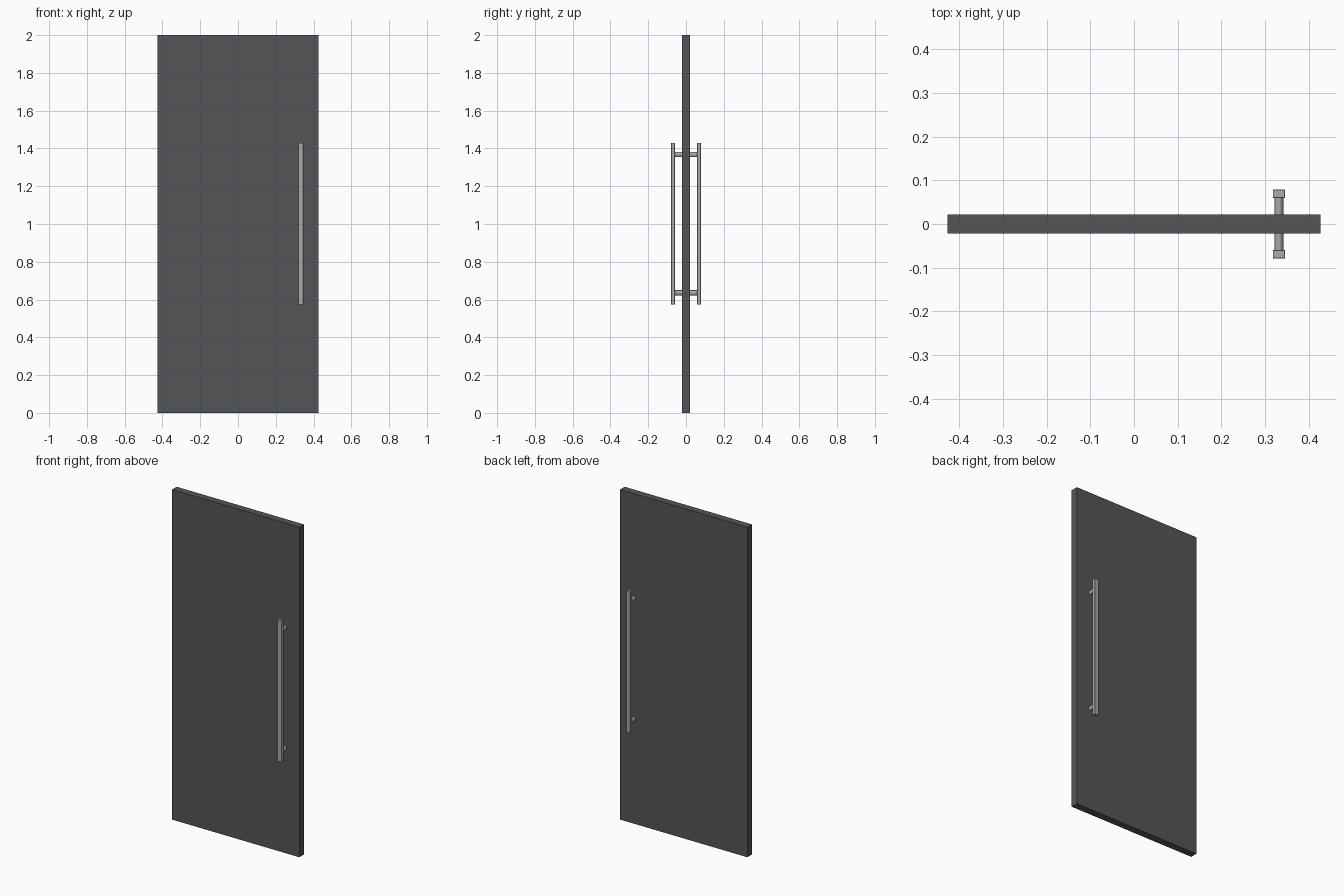
import bpy

if "Cube" in bpy.data.objects:
    bpy.data.objects.remove(bpy.data.objects["Cube"])


def material(name, rgb):
    m = bpy.data.materials.new(name)
    m.diffuse_color = (*rgb, 1)
    m.use_nodes = True
    m.node_tree.nodes["Principled BSDF"].inputs["Base Color"].default_value = m.diffuse_color
    return m


def box(name, center, size, mat, bevel=0.0):
    bpy.ops.mesh.primitive_cube_add(size=1, location=center)
    o = bpy.context.object
    o.name = name
    o.scale = size
    bpy.ops.object.transform_apply(location=False, rotation=False, scale=True)
    o.data.materials.append(mat)
    if bevel:
        mod = o.modifiers.new("edge_bevel", 'BEVEL')
        mod.width = bevel
        mod.segments = 1
    return o


def post(name, x, y0, y1, z, width, height, mat):
    # oval standoff running along y
    bpy.ops.mesh.primitive_cylinder_add(vertices=24, radius=0.5, depth=1,
                                        location=(x, (y0 + y1) / 2, z),
                                        rotation=(1.5707963, 0, 0))
    o = bpy.context.object
    o.name = name
    o.scale = (width, height, abs(y1 - y0))
    bpy.ops.object.transform_apply(location=False, rotation=True, scale=True)
    o.data.materials.append(mat)
    bpy.ops.object.shade_smooth_by_angle()
    return o


dark = material("dark_panel", (0.085, 0.09, 0.095))
metal = material("brushed_metal", (0.4, 0.4, 0.4))

# Door slab
box("door_panel", (0, 0, 1), (0.854, 0.044, 2), dark)

# Pull handle on each face: long bar with two standoffs
HX = 0.332
for side, s in (("front", -1), ("back", 1)):
    box(f"{side}_handle_bar", (HX, s * 0.069, 1.002), (0.028, 0.019, 0.856),
        metal, bevel=0.001)
    for level, z in (("lower", 0.636), ("upper", 1.367)):
        post(f"{side}_{level}_handle_post", HX, s * 0.02, s * 0.062, z,
             0.02, 0.027, metal)
